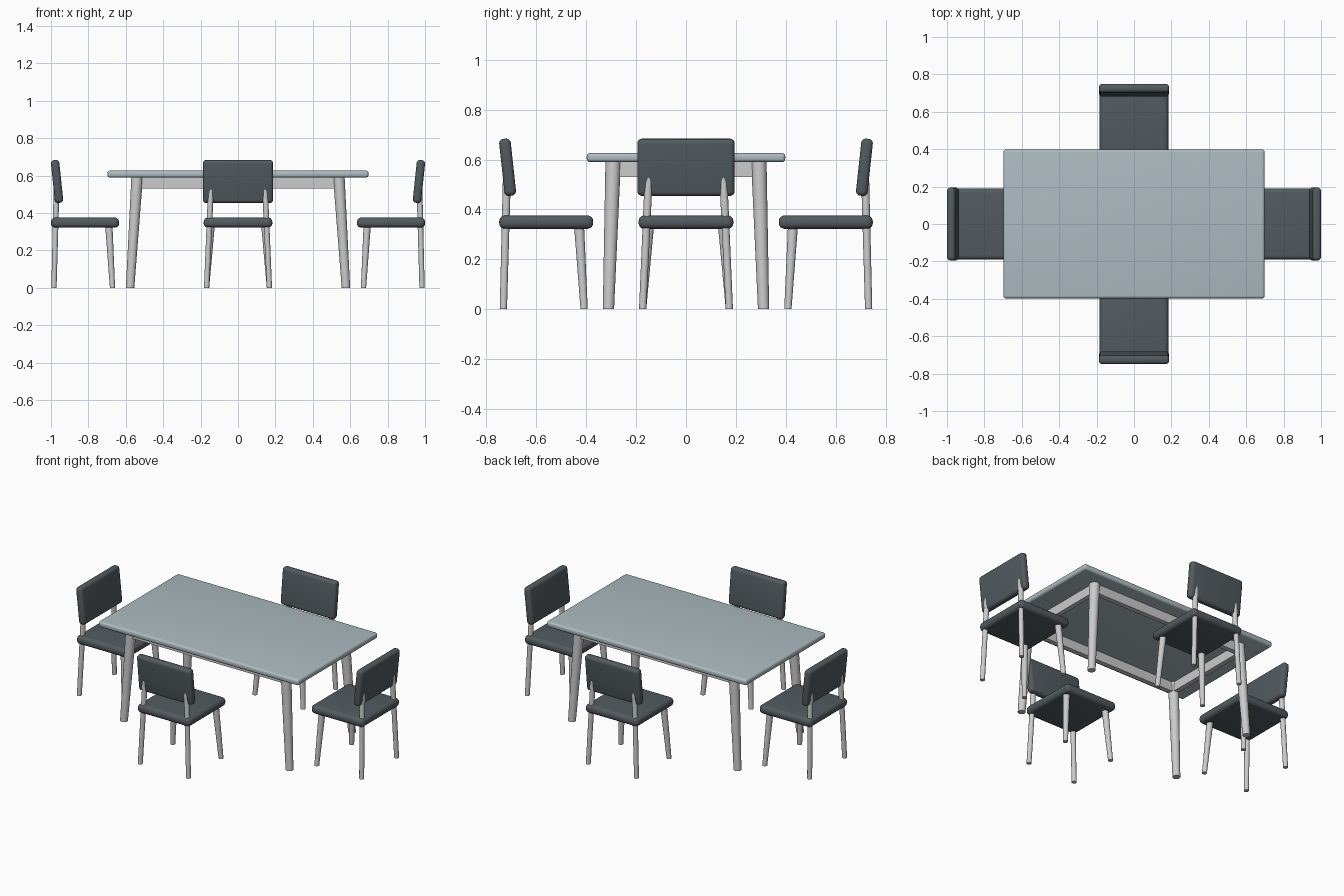
import bpy, bmesh
from math import radians, pi
from mathutils import Matrix, Vector

if "Cube" in bpy.data.objects:
    bpy.data.objects.remove(bpy.data.objects["Cube"])


def material(name, rgb):
    m = bpy.data.materials.new(name)
    m.diffuse_color = (*rgb, 1)
    m.use_nodes = True
    m.node_tree.nodes["Principled BSDF"].inputs["Base Color"].default_value = m.diffuse_color
    return m


PALE = material("pale_blue_grey", (0.42, 0.50, 0.53))
DARK = material("dark_slate", (0.085, 0.105, 0.115))
LEG = material("light_grey", (0.62, 0.63, 0.62))


def finish(name, bm, mat, xf):
    bm.transform(xf)
    bmesh.ops.recalc_face_normals(bm, faces=bm.faces)
    me = bpy.data.meshes.new(name)
    bm.to_mesh(me)
    bm.free()
    me.materials.append(mat)
    ob = bpy.data.objects.new(name, me)
    bpy.context.collection.objects.link(ob)
    bpy.ops.object.select_all(action='DESELECT')
    ob.select_set(True)
    bpy.context.view_layer.objects.active = ob
    bpy.ops.object.shade_smooth_by_angle(angle=radians(35))
    return ob


def box(name, size, centre, mat, bevel=0, tilt=0, xf=Matrix()):
    """Box with rounded edges, tilted about x."""
    bm = bmesh.new()
    bmesh.ops.create_cube(bm, size=1, matrix=Matrix.Diagonal((*size, 1)))
    if bevel:
        bmesh.ops.bevel(bm, geom=bm.edges[:], offset=bevel, segments=5,
                        profile=0.5, affect='EDGES')
    local = Matrix.Translation(centre) @ Matrix.Rotation(tilt, 4, 'X')
    return finish(name, bm, mat, xf @ local)


def leg(name, foot, head, r_foot, r_head, mat, xf=Matrix()):
    """Tapered round leg with level ends, leaning from foot to head."""
    foot, head = Vector(foot), Vector(head)
    h = head.z - foot.z
    bm = bmesh.new()
    bmesh.ops.create_cone(bm, cap_ends=True, segments=24, radius1=r_foot,
                          radius2=r_head, depth=h)
    for v in bm.verts:
        v.co += head if v.co.z > 0 else foot
        v.co.z = head.z if v.co.z > (head.z + foot.z) / 2 else foot.z
    return finish(name, bm, mat, xf)


# Table top
box("table_top", (1.396, 0.796, 0.037), (0, 0, 0.608), PALE, 0.014)

# Table legs and aprons
for sx in (-1, 1):
    for sy in (-1, 1):
        leg("table_leg", (sx * 0.577, sy * 0.311, 0), (sx * 0.539, sy * 0.292, 0.595),
            0.0225, 0.031, LEG)
    box("end_apron", (0.03, 0.58, 0.066), (sx * 0.539, 0, 0.563), LEG)
for sy in (-1, 1):
    box("side_apron", (1.07, 0.03, 0.066), (0, sy * 0.292, 0.563), LEG)


def chair(side, xf):
    """Chair facing +y with the rear of its backrest at y = 0."""
    box(side + "_chair_seat", (0.367, 0.364, 0.054), (0, 0.182, 0.349), DARK, 0.023, xf=xf)
    box(side + "_chair_backrest", (0.376, 0.045, 0.23), (0, 0.0325, 0.569), DARK, 0.018,
        radians(6), xf)
    for s in (-1, 1):
        leg(side + "_chair_rear_leg", (s * 0.168, 0.016, 0), (s * 0.144, 0.030, 0.54),
            0.014, 0.0155, LEG, xf)
        leg(side + "_chair_front_leg", (s * 0.168, 0.329, 0), (s * 0.143, 0.309, 0.34),
            0.014, 0.0195, LEG, xf)


# Four chairs around the table, slightly stretched along y
STRETCH = Matrix.Diagonal((1, 1.035, 1, 1))
for side, angle, place in (("front", 0, (0, -0.749, 0)), ("right", pi / 2, (1, 0, 0)),
                           ("back", pi, (0, 0.749, 0)), ("left", -pi / 2, (-1, 0, 0))):
    chair(side, Matrix.Translation(place) @ STRETCH @ Matrix.Rotation(angle, 4, 'Z'))
